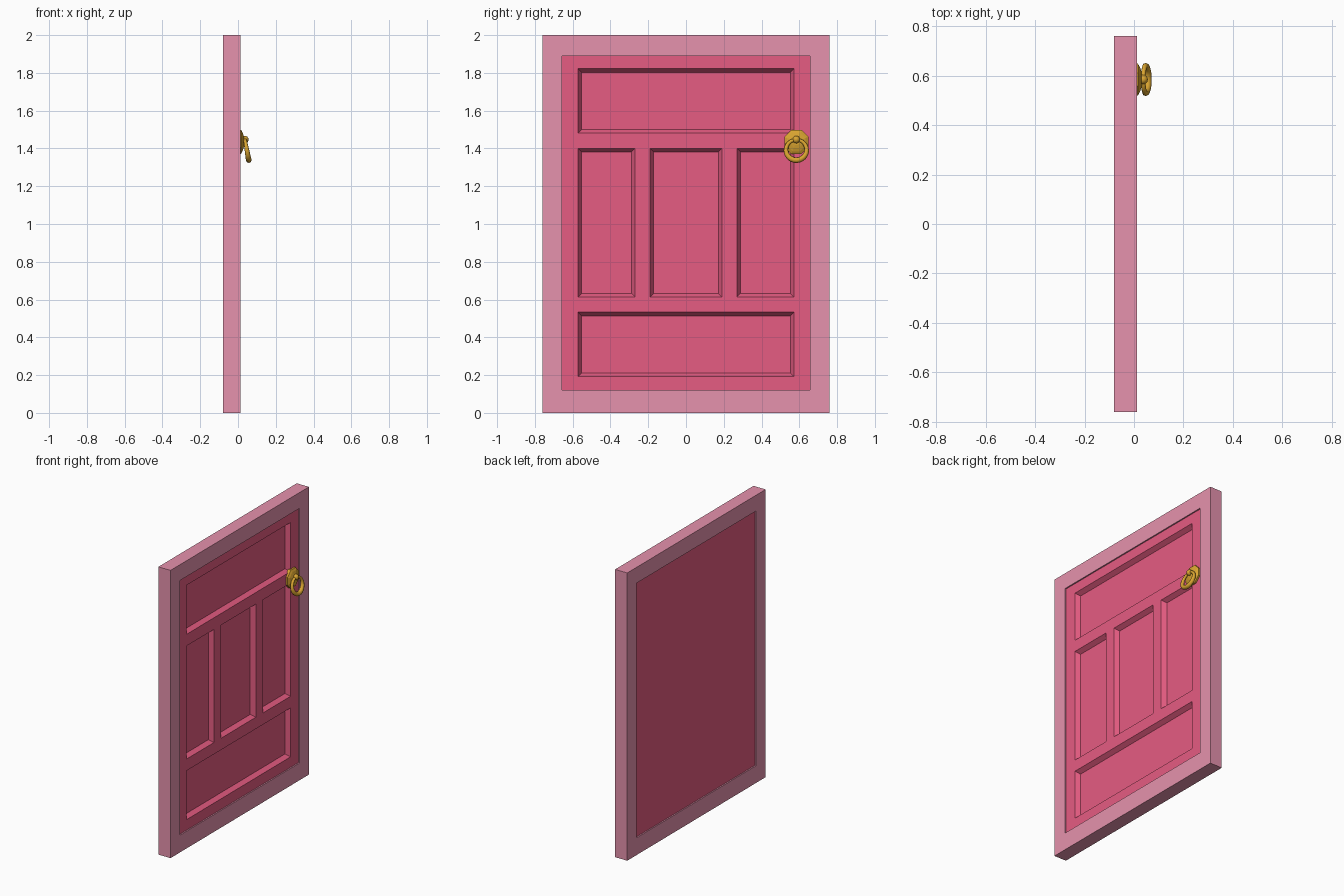
import bpy, bmesh
from math import pi, sin, cos
from mathutils import Vector

if "Cube" in bpy.data.objects:
    bpy.data.objects.remove(bpy.data.objects["Cube"])


def material(name, rgb):
    m = bpy.data.materials.new(name)
    m.diffuse_color = (*rgb, 1)
    m.use_nodes = True
    m.node_tree.nodes["Principled BSDF"].inputs["Base Color"].default_value = m.diffuse_color
    return m


def finish(bm, name, mat, smooth=False):
    bmesh.ops.recalc_face_normals(bm, faces=bm.faces)
    me = bpy.data.meshes.new(name)
    bm.to_mesh(me)
    bm.free()
    me.materials.append(mat)
    ob = bpy.data.objects.new(name, me)
    bpy.context.collection.objects.link(ob)
    if smooth:
        for p in me.polygons:
            p.use_smooth = True
    return ob


def bridge(bm, a, b):
    n = len(a)
    for i in range(n):
        j = (i + 1) % n
        bm.faces.new((a[i], a[j], b[j], b[i]))


def lathe_x(name, profile, sides, y, z, mat, twist=0.0):
    # revolve (x, radius) points about an axis along x, caps both ends
    bm = bmesh.new()
    rings = [[bm.verts.new((x, y + r * cos(twist + 2 * pi * i / sides),
                            z + r * sin(twist + 2 * pi * i / sides)))
              for i in range(sides)] for x, r in profile]
    for a, b in zip(rings, rings[1:]):
        bridge(bm, a, b)
    bm.faces.new(rings[0])
    bm.faces.new(rings[-1])
    return finish(bm, name, mat)


pink = material("frame_pink", (0.79, 0.287, 0.418))
rose = material("panel_rose", (0.79, 0.107, 0.223))
gold = material("gold", (0.70, 0.376, 0.03))

BACK, FRONT = -0.08, 0.013

# rectangular frame: four corner loops bridged into a closed band
bm = bmesh.new()


def loop(x, w, z0, z1):
    return [bm.verts.new((x, y, z)) for y, z in
            ((-w, z0), (w, z0), (w, z1), (-w, z1))]


loops = [loop(BACK, 0.76, 0, 2), loop(FRONT, 0.76, 0, 2),
         loop(FRONT, 0.657, 0.12, 1.89), loop(BACK, 0.657, 0.12, 1.89)]
for i in range(4):
    bridge(bm, loops[i], loops[(i + 1) % 4])
finish(bm, "door_frame", pink)

# door leaf: grid front with five sunken panels
ys = [-0.657, -0.571, -0.27, -0.19, 0.19, 0.27, 0.571, 0.657]
zs = [0.12, 0.193, 0.533, 0.614, 1.40, 1.481, 1.822, 1.89]
LEAF_FRONT, LEAF_BACK = 0.004, -0.071
bm = bmesh.new()
v = [[bm.verts.new((LEAF_FRONT, y, z)) for z in zs] for y in ys]
sunk = []
for i in range(7):
    for j in range(7):
        f = bm.faces.new((v[i][j], v[i + 1][j], v[i + 1][j + 1], v[i][j + 1]))
        wide = j in (1, 5) and 1 <= i <= 5
        tall = j == 3 and i in (1, 3, 5)
        if wide or tall:
            sunk.append(f)
bm.normal_update()
border = [e for e in bm.edges if e.is_boundary]
bmesh.ops.inset_region(bm, faces=sunk, thickness=0.019, depth=-0.03,
                       use_even_offset=True)
ext = bmesh.ops.extrude_edge_only(bm, edges=border)["geom"]
for g in ext:
    if isinstance(g, bmesh.types.BMVert):
        g.co.x = LEAF_BACK
bmesh.ops.holes_fill(bm, edges=[e for e in bm.edges if e.is_boundary], sides=0)
bmesh.ops.dissolve_limit(bm, angle_limit=0.01, verts=bm.verts, edges=bm.edges)
finish(bm, "door_leaf", rose)

# knocker back plate with raised boss
KY = 0.584
lathe_x("knocker_plate", [(-0.005, 0.069), (0.016, 0.069), (0.024, 0.054),
                          (0.03, 0.034), (0.033, 0.018)],
        8, KY, 1.435, gold, pi / 8)

# knob holding the ring
bm = bmesh.new()
bmesh.ops.create_uvsphere(bm, u_segments=12, v_segments=8, radius=0.02)
bmesh.ops.translate(bm, verts=bm.verts, vec=(0.036, KY, 1.447))
finish(bm, "knocker_knob", gold, True)

# hanging ring, tilted outwards and thicker at the bottom
bm = bmesh.new()
R, N, M, TILT = 0.055, 24, 8, 0.18
out = Vector((cos(TILT), 0, sin(TILT)))
down = Vector((sin(TILT), 0, -cos(TILT)))
centre = Vector((0.047, KY, 1.392))
rings = []
for i in range(N):
    a = 2 * pi * i / N
    d = down * cos(a) + Vector((0, 1, 0)) * sin(a)
    r = 0.012 + 0.003 * cos(a)
    rings.append([bm.verts.new(centre + d * (R + r * cos(b)) + out * (r * sin(b)))
                  for b in (2 * pi * k / M for k in range(M))])
for i in range(N):
    bridge(bm, rings[i], rings[(i + 1) % N])
finish(bm, "knocker_ring", gold, True)
